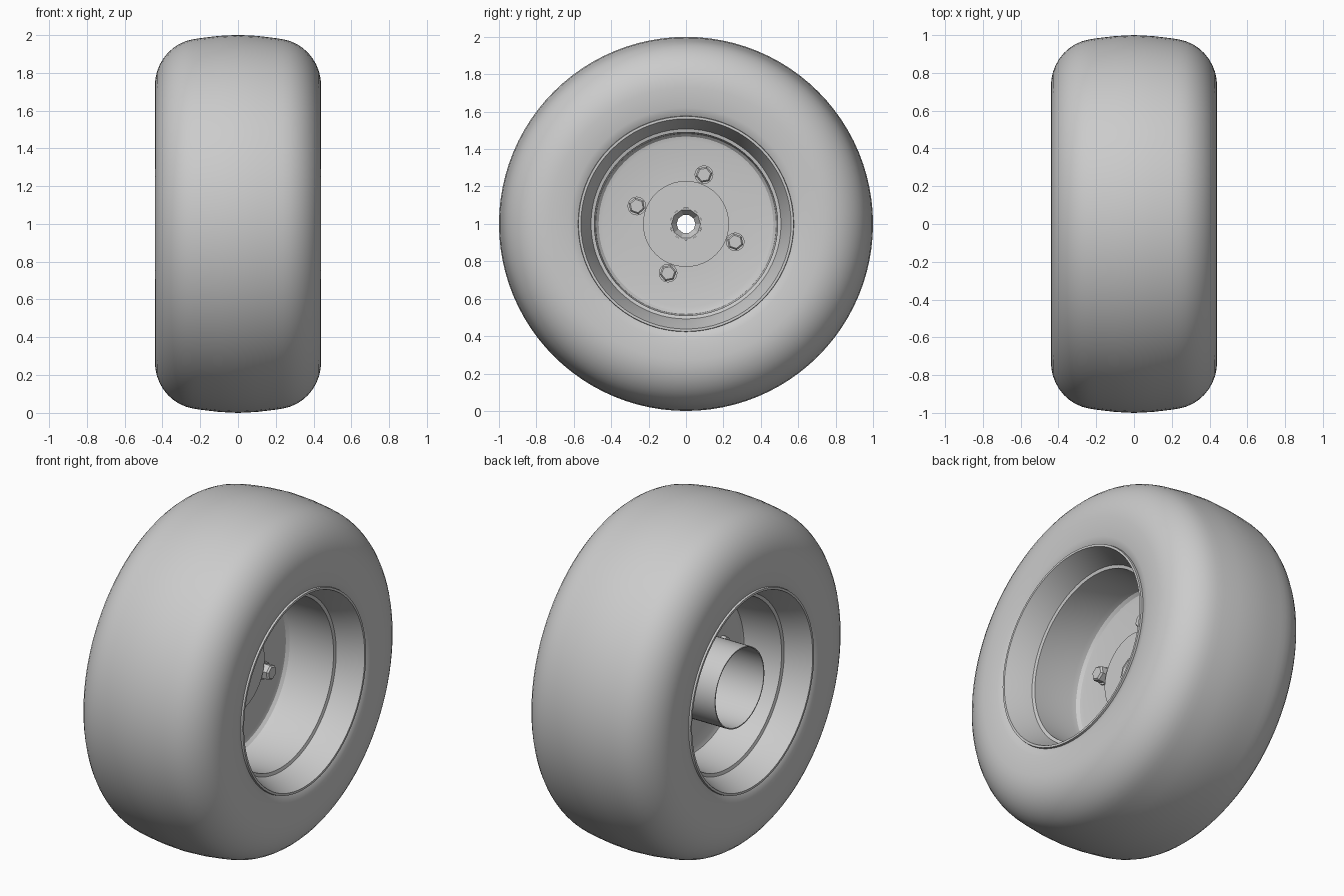
import bpy, bmesh
from math import sin, cos, pi, radians

if "Cube" in bpy.data.objects:
    bpy.data.objects.remove(bpy.data.objects["Cube"])

AXLE_Z = 1.0


def finish(name, bm, angle):
    bmesh.ops.recalc_face_normals(bm, faces=bm.faces)
    mesh = bpy.data.meshes.new(name)
    bm.to_mesh(mesh)
    bm.free()
    ob = bpy.data.objects.new(name, mesh)
    bpy.context.collection.objects.link(ob)
    ob.location.z = AXLE_Z
    bpy.ops.object.select_all(action='DESELECT')
    ob.select_set(True)
    bpy.context.view_layer.objects.active = ob
    if angle:
        bpy.ops.object.shade_smooth_by_angle(angle=radians(angle))
    return ob


def lathe(name, profile, seg=72, closed=True, angle=30, centre=(0, 0)):
    """Spin (x, radius) points around an axis parallel to X."""
    bm = bmesh.new()
    rings = [[bm.verts.new((x, centre[0] + r * cos(2 * pi * i / seg),
                            centre[1] + r * sin(2 * pi * i / seg)))
              for i in range(seg)] for x, r in profile]
    n = len(rings)
    for k in range(n if closed else n - 1):
        a, b = rings[k], rings[(k + 1) % n]
        for i in range(seg):
            j = (i + 1) % seg
            bm.faces.new((a[i], a[j], b[j], b[i]))
    return finish(name, bm, angle)


def prism(name, profile, seg, centre, turn=0):
    """Capped lathe with few sides, for bolts."""
    bm = bmesh.new()
    rings = [[bm.verts.new((x, centre[0] + r * cos(turn + 2 * pi * i / seg),
                            centre[1] + r * sin(turn + 2 * pi * i / seg)))
              for i in range(seg)] for x, r in profile]
    for a, b in zip(rings, rings[1:]):
        for i in range(seg):
            j = (i + 1) % seg
            bm.faces.new((a[i], a[j], b[j], b[i]))
    bm.faces.new(rings[0])
    bm.faces.new(rings[-1])
    return finish(name, bm, 0)


# Tyre: bead, sidewall, rounded shoulder, gently crowned tread, mirrored
half = [(0.38, 0.56), (0.41, 0.565), (0.424, 0.58), (0.432, 0.62), (0.438, 0.67)]
half += [(0.2 + 0.24 * cos(t * pi / 20), 0.73 + 0.25 * sin(t * pi / 20))
         for t in range(10)]
half += [(0.2, 0.983), (0.1, 0.995), (0, 1.0)]
lathe("tyre", half + [(-x, r) for x, r in half[-2::-1]], seg=96, angle=60)

# Rim: lip, sloped bead seat, step, barrel and dished centre disc
lip = [(0.415, 0.578), (0.433, 0.575), (0.433, 0.562), (0.415, 0.555),
       (0.34, 0.525), (0.285, 0.508), (0.28, 0.49)]
front = lip + [(0.03, 0.488), (0.0, 0.482), (-0.015, 0.467), (-0.02, 0.445),
               (-0.02, 0.225)]
back = [(-0.05, 0.225), (-0.05, 0.43), (-0.06, 0.455), (-0.09, 0.465)]
lathe("rim", front + back + [(-x, r) for x, r in reversed(lip)])

# Hub tube: open at the back, closed in front by a plate with a tapered bore
lathe("hub_tube", [(-0.35, 0.23), (0.012, 0.23), (0.012, 0.085),
                   (0.0, 0.085), (0.0, 0.224), (-0.35, 0.224)], seg=48)
lathe("hub_bore", [(0.02, 0.088), (0.02, 0.078), (-0.03, 0.05),
                   (-0.045, 0.05), (-0.045, 0.088)], seg=10, angle=0)

# Four wheel bolts: washer, hex head and a shank end behind the disc
for k in range(4):
    a = radians(70 + 90 * k)
    c = (0.28 * cos(a), 0.28 * sin(a))
    prism(f"bolt_washer_{k + 1}", [(-0.022, 0.05), (-0.01, 0.05)], 16, c)
    prism(f"bolt_head_{k + 1}", [(-0.012, 0.045), (0.03, 0.045), (0.04, 0.036)],
          6, c, a)
    prism(f"bolt_end_{k + 1}", [(-0.08, 0.03), (-0.045, 0.03)], 12, c)
